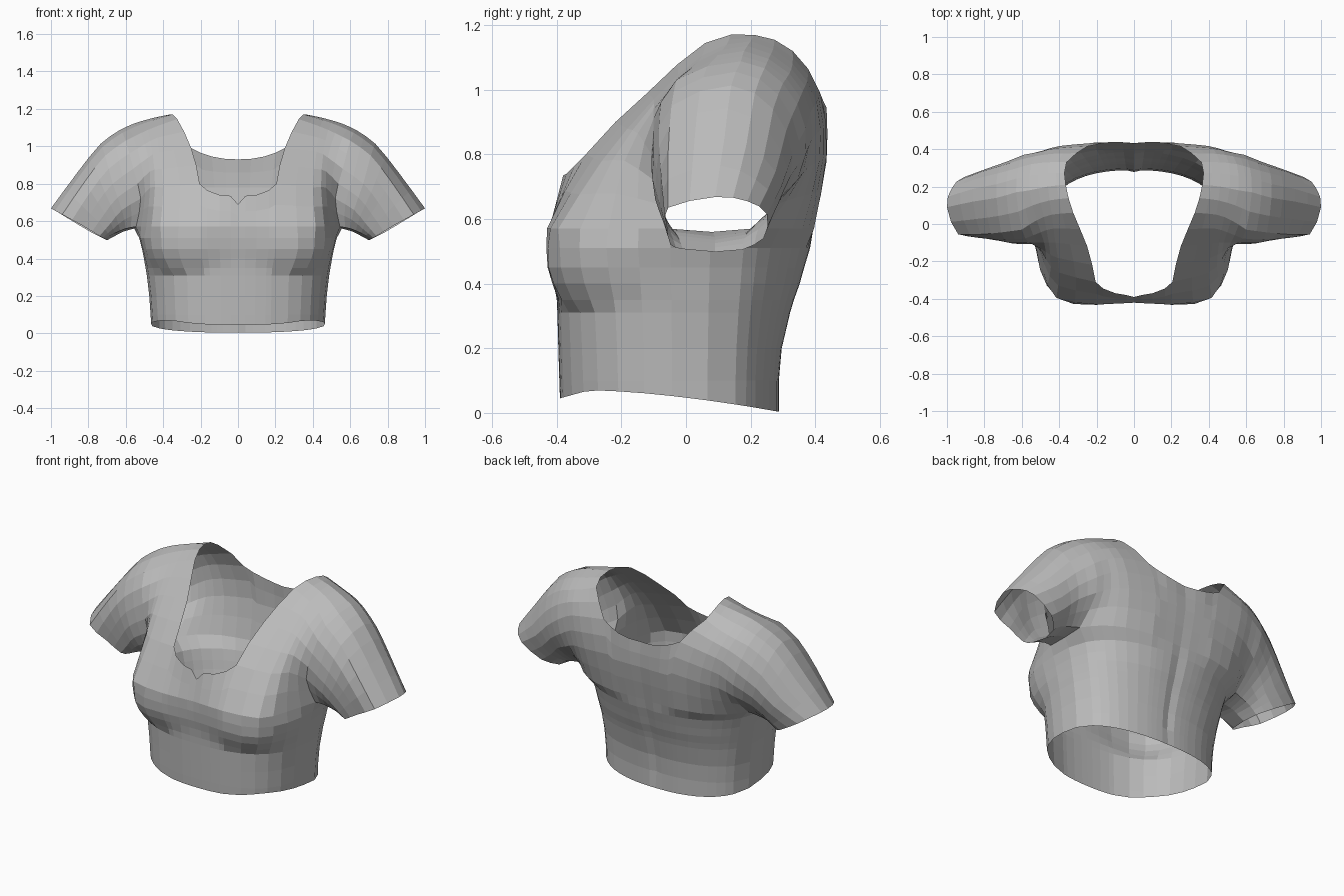
import bpy, bmesh, math
from mathutils import Vector

if "Cube" in bpy.data.objects:
    bpy.data.objects.remove(bpy.data.objects["Cube"])

fabric = bpy.data.materials.new("grey fabric")
fabric.use_nodes = True
GREY = (0.5, 0.5, 0.5, 1)
fabric.diffuse_color = GREY
fabric.node_tree.nodes["Principled BSDF"].inputs["Base Color"].default_value = GREY


def smooth_path(points, steps):
    """Catmull-Rom curve through the points."""
    p = [Vector(q) for q in points]
    p = [2 * p[0] - p[1]] + p + [2 * p[-1] - p[-2]]
    out = []
    for a, b, c, d in zip(p, p[1:], p[2:], p[3:]):
        for s in range(steps):
            t = s / steps
            out.append(0.5 * (2 * b + (c - a) * t + (2 * a - 5 * b + 4 * c - d) * t * t
                              + (3 * b - a - 3 * c + d) * t ** 3))
    return out + [p[-2]]


def skin(bm, rows, closed=False):
    """Faces between consecutive rows of equal length."""
    grid = [[bm.verts.new(p) for p in row] for row in rows]
    for low, high in zip(grid, grid[1:]):
        count = len(low)
        for i in range(count if closed else count - 1):
            j = (i + 1) % count
            bm.faces.new((low[i], low[j], high[j], high[i]))


def finish(bm, name):
    bmesh.ops.remove_doubles(bm, verts=bm.verts, dist=0.0005)
    bmesh.ops.recalc_face_normals(bm, faces=bm.faces)
    mesh = bpy.data.meshes.new(name)
    bm.to_mesh(mesh)
    bm.free()
    mesh.materials.append(fabric)
    obj = bpy.data.objects.new(name, mesh)
    bpy.context.collection.objects.link(obj)
    mirror = obj.modifiers.new("mirror", "MIRROR")
    mirror.use_clip = True
    mirror.merge_threshold = 0.001


# Arches over the shoulder, front to back, from the neck edge to the armhole
neck = [(.2, -.43, .57), (.205, -.31, .8), (.25, -.12, .99), (.325, .06, 1.145), (.365, .21, 1.17),
        (.36, .33, 1.12), (.25, .415, .99), (.21, .435, .8), (.2, .396, .57)]
collar = [(.415, -.395, .57), (.4, -.26, .78), (.42, -.1, .97), (.44, .05, 1.105), (.46, .2, 1.15),
          (.46, .33, 1.08), (.42, .405, .96), (.38, .413, .78), (.36, .36, .57)]
shoulder = [(.49, -.24, .57), (.47, -.19, .78), (.48, -.1, .94), (.52, .02, 1.07), (.56, .18, 1.12),
            (.55, .32, 1.05), (.51, .385, .93), (.478, .378, .76), (.475, .29, .57)]
armhole = [(.545, -.05, .57), (.52, -.1, .72), (.56, -.1, .88), (.6, -.03, 1.03), (.63, .17, 1.088),
           (.62, .3, 1.02), (.59, .37, .88), (.555, .345, .72), (.55, .2, .57)]
# Sleeve rings
upper_arm = [(.6, -.035, .56), (.62, -.095, .66), (.67, -.1, .8), (.71, -.045, .95), (.735, .14, 1.013),
             (.73, .27, .94), (.69, .33, .8), (.64, .297, .67), (.6, .19, .56)]
lower_arm = [(.66, -.02, .535), (.68, -.07, .59), (.75, -.08, .7), (.82, -.055, .81), (.86, .12, .858),
             (.85, .24, .79), (.79, .295, .7), (.71, .26, .6), (.67, .18, .54)]
cuff = [(.715, -.01, .507), (.74, -.048, .52), (.83, -.058, .575), (.94, -.055, .635), (1, .09, .668),
        (.975, .19, .655), (.91, .25, .615), (.785, .24, .54), (.715, .175, .505)]
STEPS = 2


def loft(stations):
    """Smooth each station lengthways, then across to its neighbours."""
    paths = [smooth_path(s, STEPS) for s in stations]
    across = [smooth_path(line, STEPS) for line in zip(*paths)]
    return [list(row) for row in zip(*across)]


# Bodice: shoulder yoke
bm = bmesh.new()
arches = loft([neck, collar, shoulder, armhole])
skin(bm, arches)

# Bodice: centre front up to the heart-shaped neckline, centre back up to its scoop
front_edge = [(0, -.39, .69), (.04, -.38, .735), (.1, -.37, .74), (.165, -.345, .765)]
back_edge = [(0, .428, .93), (.07, .435, .933), (.14, .435, .945), (.2, .425, .965)]
front_cols, back_cols = [], []
for i, (f, b) in enumerate(zip(front_edge, back_edge)):
    front_cols.append([Vector((f[0], -.42 - .003 * i, .57)).lerp(Vector(f), s / STEPS)
                       for s in range(STEPS + 1)])
    low = Vector((b[0] * .8, .39 + .004 * min(i, 1), .57))
    mid = Vector((b[0] * .9, .432 + .003 * min(i, 1), .78))
    back_cols.append(smooth_path([low, mid, b], STEPS))
skin(bm, front_cols + [arches[0][:STEPS + 1]])
skin(bm, back_cols + [arches[0][::-1][:2 * STEPS + 1]])

# Bodice: ribcage, following the columns of the yoke down to the hem
underarm = Vector((.555, .08, .56))
top_row = ([c[0] for c in front_cols] + [a[0] for a in arches] + [underarm]
           + [a[-1] for a in reversed(arches)] + [c[0] for c in reversed(back_cols)])
# height, half width, front depth, back depth, bust fullness, bust spread
sections = [(.0, .465, .39, .288, 0, 1), (.1, .468, .392, .288, 0, 1), (.2, .475, .395, .297, 0, 1),
            (.31, .488, .398, .323, 0, 1), (.35, .495, .4, .335, .032, .26), (.4, .503, .405, .353, .058, .34),
            (.45, .512, .414, .367, .068, .36), (.51, .528, .42, .385, .062, .36)]


def section_point(angle, z, half, front, back, bust, spread):
    s, c = math.sin(angle), math.cos(angle)
    depth, power = (front, 2.6) if c > 0 else (back, 2.4)
    r = ((abs(s) / half) ** power + (abs(c) / depth) ** power) ** (-1 / power)
    r += bust * math.exp(-((angle - .77) / spread) ** 2)
    if z > 0:
        r -= .01 * math.exp(-((angle - math.pi) / .08) ** 2)    # spine hollow
    y = -r * c
    if z == 0:                                                  # hem dips at the back
        z = .07 - .025 * max(0, (-y - .3) / .09) - .067 * max(0, (y + .3) / .59) ** 1.6
    return Vector((r * s if abs(s) > 1e-4 else 0, y, z))


angles = [math.atan2(p.x, -p.y) for p in top_row]
rows = [[section_point(a, *s) for a in angles] for s in sections]
skin(bm, rows + [top_row])
finish(bm, "bodice")

# Sleeves: closed rings running from the armhole to the open cuff
bm = bmesh.new()
under = smooth_path([underarm, (.61, .09, .545), (.65, .09, .525), (.7, .09, .498)], STEPS)
rings = loft([armhole, upper_arm, lower_arm, cuff])
skin(bm, [ring + [u] for ring, u in zip(rings, under)], closed=True)
finish(bm, "sleeves")
